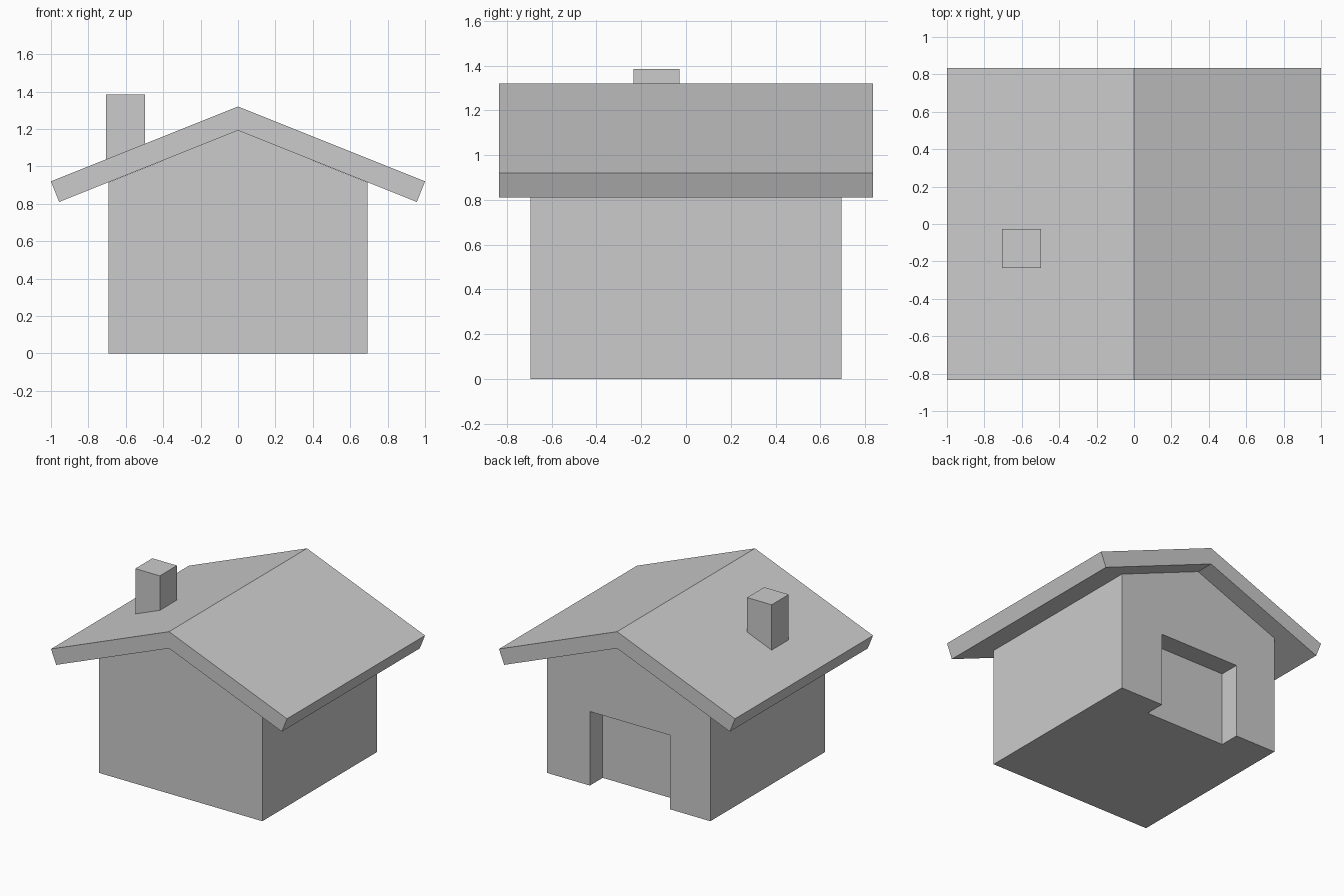
import bpy
import bmesh
from mathutils import Vector

if "Cube" in bpy.data.objects:
    bpy.data.objects.remove(bpy.data.objects["Cube"], do_unlink=True)

# Single plain grey for the whole house
GREY = (0.6, 0.6, 0.6, 1.0)
grey = bpy.data.materials.new("plain_grey")
grey.use_nodes = True
grey.diffuse_color = GREY
grey.node_tree.nodes["Principled BSDF"].inputs["Base Color"].default_value = GREY


def prism(name, profile, y0, y1):
    """Extrude an (x, z) outline along y."""
    bm = bmesh.new()
    face = bm.faces.new([bm.verts.new((x, y0, z)) for x, z in profile])
    ext = bmesh.ops.extrude_face_region(bm, geom=[face])
    moved = [v for v in ext["geom"] if isinstance(v, bmesh.types.BMVert)]
    bmesh.ops.translate(bm, verts=moved, vec=Vector((0, y1 - y0, 0)))
    bmesh.ops.recalc_face_normals(bm, faces=bm.faces)
    mesh = bpy.data.meshes.new(name)
    bm.to_mesh(mesh)
    bm.free()
    mesh.materials.append(grey)
    obj = bpy.data.objects.new(name, mesh)
    bpy.context.collection.objects.link(obj)
    return obj


def box(name, x0, x1, y0, y1, z0, z1):
    return prism(name, [(x0, z0), (x1, z0), (x1, z1), (x0, z1)], y0, y1)


# Main dimensions
HALF_W, HALF_D = 0.693, 0.695
RIDGE, SOFFIT, PITCH = 1.32, 1.192, 0.4
EAVE_X, EAVE_Z = 0.956, 0.81
wall_top = SOFFIT - PITCH * HALF_W

# Gabled walls
walls = prism("walls", [(-HALF_W, 0), (HALF_W, 0), (HALF_W, wall_top),
                        (0, SOFFIT), (-HALF_W, wall_top)], -HALF_D, HALF_D)

# Doorway recess cut into the back wall
cutter = box("doorway_cutter", -0.349, 0.328, HALF_D - 0.155, HALF_D + 0.1, -0.1, 0.567)
cutter.hide_render = True
cut = walls.modifiers.new("doorway", 'BOOLEAN')
cut.operation = 'DIFFERENCE'
cut.solver = 'EXACT'
cut.object = cutter
bpy.context.view_layer.objects.active = walls
bpy.ops.object.modifier_apply(modifier=cut.name)
bpy.data.objects.remove(cutter, do_unlink=True)

# Overhanging roof slab with square-cut eaves
prism("roof", [(0, RIDGE), (1, RIDGE - PITCH), (EAVE_X, EAVE_Z), (0, SOFFIT),
               (-EAVE_X, EAVE_Z), (-1, RIDGE - PITCH)], -0.835, 0.835)

# Chimney, embedded in the roof slab
box("chimney", -0.706, -0.498, -0.235, -0.028, 1.01, 1.385)
